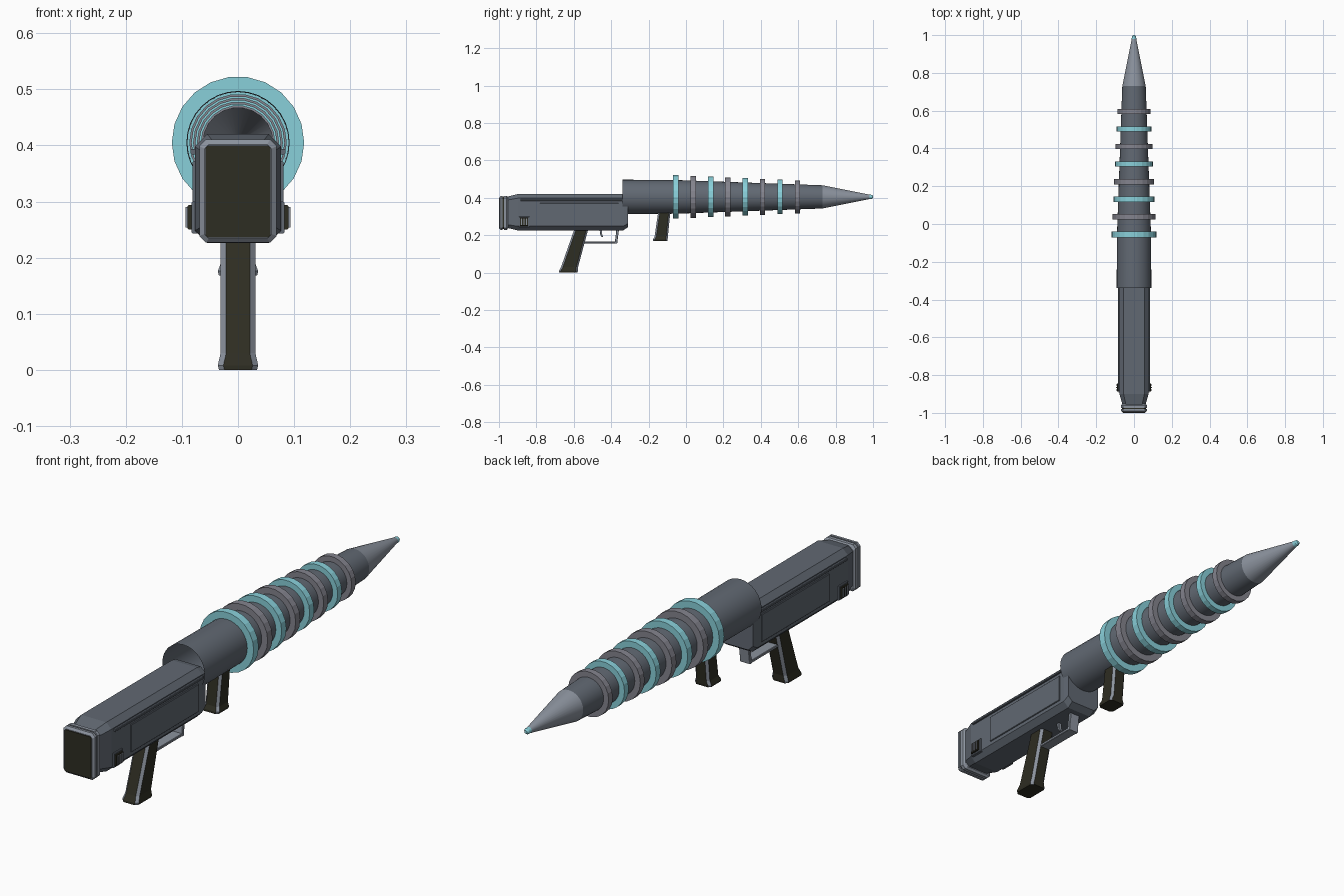
import bpy, bmesh, math

if "Cube" in bpy.data.objects:
    bpy.data.objects.remove(bpy.data.objects["Cube"])

AXIS_Z = 0.405  # height of the barrel centre line


def material(name, r, g, b):
    m = bpy.data.materials.new(name)
    m.diffuse_color = (r, g, b, 1)
    m.use_nodes = True
    m.node_tree.nodes["Principled BSDF"].inputs["Base Color"].default_value = m.diffuse_color
    return m


STEEL = material("dark steel", 0.12, 0.14, 0.17)
LIGHT = material("light steel", 0.26, 0.29, 0.34)
RING = material("ring grey", 0.23, 0.23, 0.27)
TEAL = material("teal", 0.25, 0.63, 0.70)
BLACK = material("black rubber", 0.027, 0.026, 0.016)


def finish(name, bm, mats, smooth=None):
    bmesh.ops.recalc_face_normals(bm, faces=bm.faces)
    me = bpy.data.meshes.new(name)
    bm.to_mesh(me)
    bm.free()
    for m in mats:
        me.materials.append(m)
    ob = bpy.data.objects.new(name, me)
    bpy.context.collection.objects.link(ob)
    if smooth:
        bpy.ops.object.select_all(action='DESELECT')
        ob.select_set(True)
        bpy.context.view_layer.objects.active = ob
        bpy.ops.object.shade_smooth_by_angle(angle=math.radians(smooth))
    return ob


def turned(name, profile, mat, sides, closed=False, smooth=None):
    """Spin a (y, radius) profile round the barrel axis."""
    bm = bmesh.new()
    loops = []
    for y, r in profile:
        loops.append([bm.verts.new((r * math.cos(a), y, AXIS_Z + r * math.sin(a)))
                      for a in (2 * math.pi * i / sides for i in range(sides))])
    pairs = list(zip(loops, loops[1:])) + ([(loops[-1], loops[0])] if closed else [])
    for a, b in pairs:
        for i in range(sides):
            j = (i + 1) % sides
            bm.faces.new((a[i], a[j], b[j], b[i]))
    return finish(name, bm, [mat], smooth)


def loft(name, sections, mats, along='y', x=0.0):
    """Loft chamfered rectangles (position, low, high, half width, chamfer).
    Corner strips take the last material, everything else the first."""
    bm = bmesh.new()
    loops = []
    for t, lo, hi, w, c in sections:
        pts = [(-w + c, lo), (w - c, lo), (w, lo + c), (w, hi - c),
               (w - c, hi), (-w + c, hi), (-w, hi - c), (-w, lo + c)]
        loops.append([bm.verts.new((x + p, t, u) if along == 'y' else (x + p, u, t))
                      for p, u in pts])
    for a, b in zip(loops, loops[1:]):
        for i in range(8):
            j = (i + 1) % 8
            f = bm.faces.new((a[i], a[j], b[j], b[i]))
            f.material_index = (i % 2) * (len(mats) - 1)
    bm.faces.new(loops[0])
    bm.faces.new(loops[-1])
    return finish(name, bm, mats)


def box(name, x0, x1, y0, y1, z0, z1, mat, c=0.002):
    return loft(name, [(y0, z0, z1, (x1 - x0) / 2, c), (y1, z0, z1, (x1 - x0) / 2, c)],
                [mat], x=(x0 + x1) / 2)


# Barrel, open at the rear, with nose cone and tip
turned("barrel", [(-0.34, 0.092), (-0.05, 0.090), (0.73, 0.062)], STEEL, 32, smooth=30)
turned("nose_cone", [(0.73, 0.062), (0.985, 0.011)], LIGHT, 32, smooth=30)
turned("nose_tip", [(0.98, 0.0125), (0.994, 0.011), (1.0, 0.006), (1.0, 0.0005)], TEAL, 16)

# Alternating rings that shrink toward the nose
for i in range(8):
    y = -0.055 + 0.093 * i
    outer = 0.118 - 0.0042 * i
    inner = 0.086 - 0.0034 * i
    h = 0.0155 - 0.0004 * i
    turned(f"barrel_ring_{i + 1}", [(y - h, inner), (y - h, outer), (y + h, outer), (y + h, inner)],
           TEAL if i % 2 == 0 else RING, 22, closed=True)

# Receiver body with tapered rear
loft("receiver", [(-0.96, 0.24, 0.405, 0.060, 0.018),
                  (-0.90, 0.226, 0.420, 0.077, 0.022),
                  (-0.335, 0.226, 0.420, 0.077, 0.022),
                  (-0.31, 0.243, 0.415, 0.075, 0.020)], [STEEL])

# Butt plate: two frames, a rubber seal between them and the rear pad
loft("butt_frame_front", [(-0.974, 0.227, 0.411, 0.069, 0.012),
                          (-0.960, 0.227, 0.411, 0.069, 0.012),
                          (-0.953, 0.235, 0.404, 0.062, 0.012)], [LIGHT])
loft("butt_seal", [(-0.982, 0.232, 0.406, 0.064, 0.01), (-0.972, 0.232, 0.406, 0.064, 0.01)], [BLACK])
loft("butt_frame_rear", [(-0.997, 0.234, 0.402, 0.060, 0.008),
                         (-0.990, 0.227, 0.411, 0.069, 0.012),
                         (-0.980, 0.227, 0.411, 0.069, 0.012)], [LIGHT])
loft("butt_pad", [(-1.0, 0.236, 0.400, 0.058, 0.004), (-0.985, 0.236, 0.400, 0.058, 0.004)], [BLACK])

# Side panels, rails and latches on both sides
for s, side in ((-1, "left"), (1, "right")):
    def side_box(name, a, b, *rest, **kw):
        box(f"{name}_{side}", min(s * a, s * b), max(s * a, s * b), *rest, **kw)

    side_box("side_rail", 0.070, 0.085, -0.885, -0.335, 0.384, 0.394, STEEL)
    side_box("side_panel", 0.070, 0.081, -0.78, -0.36, 0.262, 0.372, STEEL)
    side_box("latch_frame", 0.070, 0.083, -0.893, -0.838, 0.243, 0.300, STEEL)
    side_box("latch_pad", 0.075, 0.090, -0.887, -0.844, 0.250, 0.294, BLACK)
    for k in range(3):
        y = -0.879 + 0.0135 * k
        side_box(f"latch_rib_{k + 1}", 0.080, 0.094, y - 0.003, y + 0.003, 0.254, 0.290, LIGHT, c=0.001)

# Rear pistol grip and front grip, black with light corner strips
loft("pistol_grip", [(0.0, -0.680, -0.580, 0.034, 0.010),
                     (0.008, -0.680, -0.578, 0.036, 0.010),
                     (0.030, -0.668, -0.577, 0.031, 0.010),
                     (0.235, -0.596, -0.522, 0.031, 0.010)], [BLACK, LIGHT], along='z')
loft("front_grip", [(0.168, -0.177, -0.100, 0.034, 0.009),
                    (0.176, -0.177, -0.098, 0.036, 0.009),
                    (0.192, -0.168, -0.097, 0.030, 0.009),
                    (0.330, -0.148, -0.083, 0.030, 0.009)], [BLACK, LIGHT], along='z')

# Trigger guard and trigger
box("guard_bottom", -0.022, 0.022, -0.560, -0.368, 0.156, 0.167, LIGHT)
loft("guard_front", [(0.156, -0.381, -0.368, 0.022, 0.002),
                     (0.232, -0.372, -0.358, 0.022, 0.002)], [LIGHT], along='z')
loft("trigger", [(0.190, -0.452, -0.443, 0.008, 0.002),
                 (0.205, -0.459, -0.448, 0.008, 0.002),
                 (0.230, -0.462, -0.448, 0.008, 0.002)], [LIGHT], along='z')
